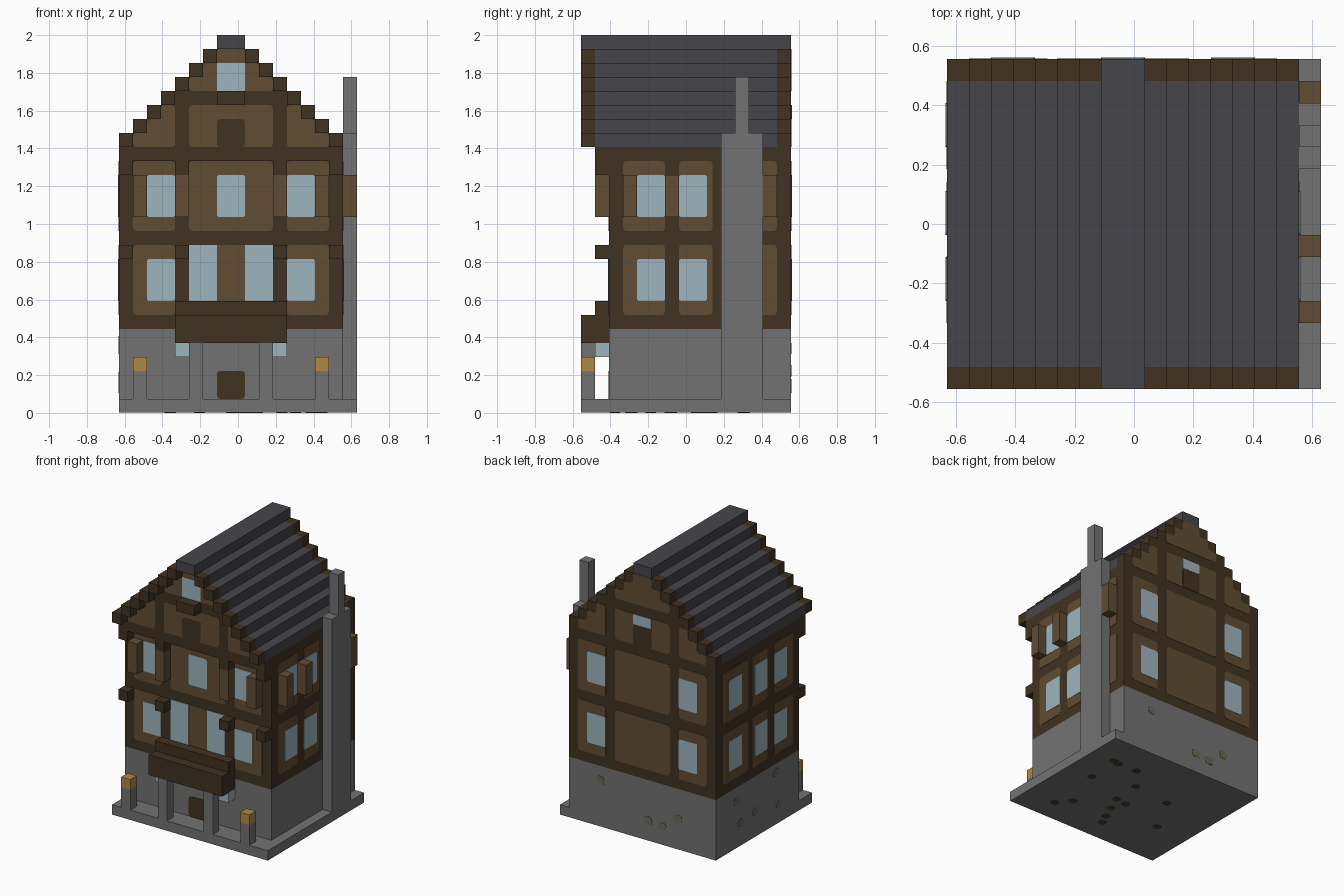
import bpy, bmesh, random
from mathutils import Vector

if "Cube" in bpy.data.objects:
    bpy.data.objects.remove(bpy.data.objects["Cube"])

U = 2 / 27                      # one block
CX, CY = 8.5, 7.5               # centre of the plan, in blocks


def material(name, r, g, b):
    lin = [((c / 255 + 0.055) / 1.055) ** 2.4 for c in (r, g, b)] + [1]
    m = bpy.data.materials.new(name)
    m.use_nodes = True
    m.diffuse_color = lin
    m.node_tree.nodes["Principled BSDF"].inputs["Base Color"].default_value = lin
    return m


STONE = material("grey stone", 114, 114, 114)
TIMBER = material("dark timber", 64, 50, 32)
PANEL = material("brown panel", 97, 77, 51)
GLASS = material("pale blue glass", 157, 181, 189)
SLATE = material("slate", 70, 69, 75)
LAMP = material("amber lamp", 177, 137, 66)
MOSS = material("moss", 104, 105, 88)
SOIL = material("soil", 72, 64, 42)


def world(x, y, z):
    return Vector(((x - CX) * U, (y - CY) * U, z * U))


def finish(name, bm, mat):
    bmesh.ops.recalc_face_normals(bm, faces=bm.faces)
    me = bpy.data.meshes.new(name)
    bm.to_mesh(me)
    bm.free()
    me.materials.append(mat)
    ob = bpy.data.objects.new(name, me)
    bpy.context.collection.objects.link(ob)
    return ob


def box(name, mat, x, y, z):
    """Block spanning the given (low, high) ranges."""
    bm = bmesh.new()
    bmesh.ops.create_cube(bm, size=1)
    for v in bm.verts:
        v.co = world(*(r[0] if c < 0 else r[1] for c, r in zip(v.co, (x, y, z))))
    return finish(name, bm, mat)


# Wall planes: map (along, height, outward offset) to block coordinates
SIDES = {
    "front": lambda a, z, d: (a, 2 - d, z),
    "gable": lambda a, z, d: (a, 1 - d, z),
    "back": lambda a, z, d: (a, 15 + d, z),
    "left": lambda a, z, d: (16 + d, a, z),
    "right": lambda a, z, d: (-d, a, z),
    "under": lambda a, z, d: (a, z, 0.03 - d),
}


def rounded(pts, r):
    if not r:
        return pts
    out = []
    for i, p in enumerate(pts):
        p = Vector(p)
        a = p + (Vector(pts[i - 1]) - p).normalized() * r
        b = p + (Vector(pts[(i + 1) % len(pts)]) - p).normalized() * r
        out += [a, p * 0.5 + (a + b) * 0.25, b]
    return out


def plate(name, mat, side, pts, depth=0.03, r=0.25):
    bm = bmesh.new()
    place = SIDES[side]
    face = bm.faces.new([bm.verts.new(world(*place(p[0], p[1], 0))) for p in rounded(pts, r)])
    shift = world(*place(0, 0, depth)) - world(*place(0, 0, 0))
    ext = bmesh.ops.extrude_face_region(bm, geom=[face])["geom"]
    bmesh.ops.translate(bm, vec=shift, verts=[e for e in ext if isinstance(e, bmesh.types.BMVert)])
    return finish(name, bm, mat)


def rect(a0, a1, z0, z1):
    return [(a0, z0), (a1, z0), (a1, z1), (a0, z1)]


def panel(side, *r):
    plate(side + "_panel", PANEL, side, rect(*r))


def window(side, *r, rad=0.15):
    plate(side + "_window", GLASS, side, rect(*r), 0.06, rad)


# Stone base and timber body
box("base_slab", STONE, (0, 17), (0, 15), (0.03, 1))
box("stone_storey", STONE, (0, 16), (2, 15), (1, 6))
box("timber_storeys", TIMBER, (0, 16), (2, 15), (6, 19))
box("gable_beam", TIMBER, (0, 16), (1, 2), (18, 19))

# Stepped roof, gable core and verge trim
for k in range(7):
    z = (19 + k, 20 + k)
    box("gable_core", TIMBER, (k + 1, 15 - k), (1, 15), z)
    for x in ((k, k + 1), (15 - k, 16 - k)):
        box("roof_step", SLATE, x, (1, 14), z)
        box("front_verge", TIMBER, x, (0, 1), z)
        box("back_verge", TIMBER, x, (14, 15), z)
box("ridge", SLATE, (7, 9), (0, 15), (26, 27))

# Chimney
box("chimney_stack", STONE, (16, 17), (10, 13), (1, 20))
box("chimney_top", STONE, (16, 17), (11, 12), (20, 24))

# Panels and windows on both timber storeys
for z in (7, 13):
    for side in ("front", "back"):
        panel(side, 1, 4, z, z + 5)
        panel(side, 5, 11, z, z + 5)
        panel(side, 12, 15, z, z + 5)
        for a in (2, 12):
            window(side, a, a + 2, z + 1, z + 4)
    for side in ("left", "right"):
        for a0, a1, w in ((3, 6, 4), (7, 9.4, 7), (10, 14, 11)):
            panel(side, a0, a1, z, z + 5)
            window(side, w, w + 2, z + 1, z + 4)
window("front", 7, 9, 14, 17)
for a in (5, 9):
    window("front", a, a + 2, 8, 12, rad=0)

# Gable panels, attic hatch and attic windows
stair = [(1, 19), (4, 19), (4, 22), (3, 22), (3, 21), (2, 21), (2, 20), (1, 20)]
crown = [(5, 23), (11, 23), (11, 24), (10, 24), (10, 25), (9, 25),
         (9, 26), (7, 26), (7, 25), (6, 25), (6, 24), (5, 24)]
for side in ("gable", "back"):
    plate("gable_side_panel", PANEL, side, stair)
    plate("gable_side_panel", PANEL, side, [(16 - a, z) for a, z in stair])
    plate("gable_crown_panel", PANEL, side, crown)
    panel(side, 5, 11, 19, 22)
    plate("attic_hatch", TIMBER, side, rect(7, 9, 19, 21), 0.05)
window("gable", 7, 9, 23, 25, rad=0)
window("back", 7, 9, 21, 22)
box("attic_sill", TIMBER, (7, 9), (0, 1), (22, 23))

# Corbels and shutters
for i in (0, 4, 11, 15):
    for z in (11, 17):
        box("corbel", TIMBER, (i, i + 1), (1, 2), (z, z + 1))
for i in (1, 4, 11, 14):
    box("front_shutter", PANEL, (i, i + 1), (1, 2), (14, 17))
for j in (3, 6, 13):
    box("side_shutter", PANEL, (16, 17), (j, j + 1), (14, 17))

# Porch: canopy, columns, lanterns, lamp posts and door
box("canopy_front", TIMBER, (4, 12), (0, 1), (5, 7))
box("canopy_back", TIMBER, (4, 12), (1, 2), (5, 8))
for i in (5, 10):
    box("porch_column", STONE, (i, i + 1), (0, 1), (1, 5))
for i in (4, 11):
    box("hanging_lantern", GLASS, (i, i + 1), (1, 2), (4, 5))
for i in (1, 14):
    box("lamp_post", STONE, (i, i + 1), (0, 1), (1, 3))
    box("lamp", LAMP, (i, i + 1), (0, 1), (3, 4))
plate("door", TIMBER, "front", rect(7, 9, 1, 3), 0.05)

# Moss and soil patches
random.seed(4)
for side, n in (("back", 4), ("right", 5)):
    for _ in range(n):
        a, z = random.uniform(3, 13), random.uniform(1, 5)
        plate("moss_patch", MOSS, side, rect(a, a + 0.9, z, z + 0.8), 0.03, 0.35)
for _ in range(14):
    a, z = random.uniform(1, 15), random.uniform(1, 13)
    plate("soil_patch", SOIL, "under", rect(a, a + 0.8, z, z + 0.7), 0.03, 0.3)
